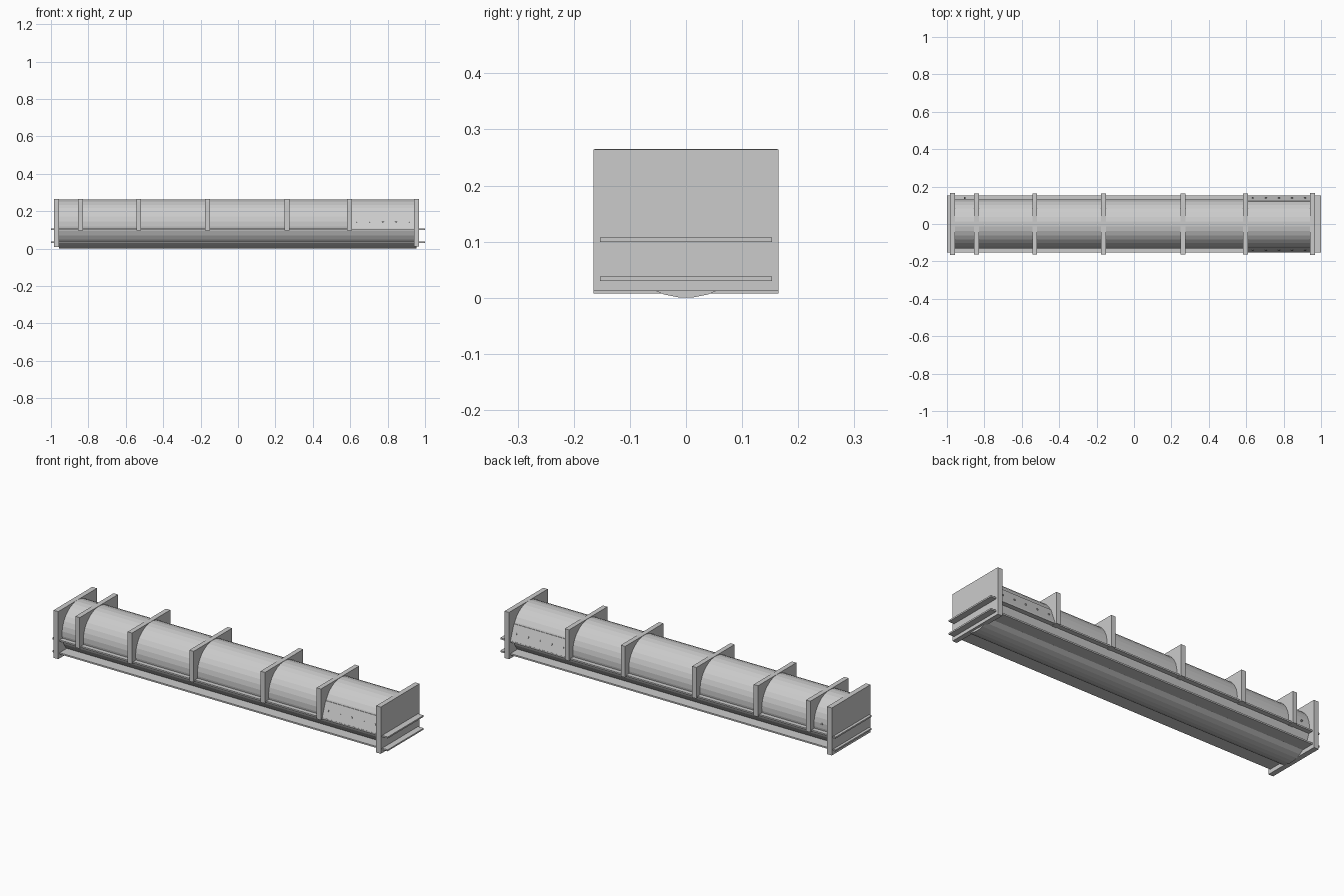
import bpy, bmesh, math
from mathutils import Matrix

if "Cube" in bpy.data.objects:
    bpy.data.objects.remove(bpy.data.objects["Cube"])

R, CZ = 0.132, 0.132      # drum radius and axis height
SEG = 32


def box(name, x0, x1, y0, y1, z0, z1):
    bm = bmesh.new()
    bmesh.ops.create_cube(bm, size=1)
    for v in bm.verts:
        v.co.x = x0 if v.co.x < 0 else x1
        v.co.y = y0 if v.co.y < 0 else y1
        v.co.z = z0 if v.co.z < 0 else z1
    return finish(bm, name)


def finish(bm, name):
    bmesh.ops.recalc_face_normals(bm, faces=bm.faces)
    me = bpy.data.meshes.new(name)
    bm.to_mesh(me)
    bm.free()
    ob = bpy.data.objects.new(name, me)
    bpy.context.collection.objects.link(ob)
    return ob


def extrude_profile(name, yz, x0, x1):
    bm = bmesh.new()
    face = bm.faces.new([bm.verts.new((x0, y, z)) for y, z in yz])
    ext = bmesh.ops.extrude_face_region(bm, geom=[face])
    for g in ext["geom"]:
        if isinstance(g, bmesh.types.BMVert):
            g.co.x = x1
    return finish(bm, name)


def rod(name, centre, radius, length, rotation):
    bm = bmesh.new()
    n = SEG if radius > 0.05 else 10
    bmesh.ops.create_cone(bm, cap_ends=True, segments=n, radius1=radius,
                          radius2=radius, depth=length,
                          matrix=Matrix.Translation(centre) @ rotation)
    return finish(bm, name)


# long drum
rod("drum", (-0.002, 0, CZ), R, 1.912,
    Matrix.Rotation(math.pi / 2, 4, 'Y') @ Matrix.Rotation(math.pi / SEG, 4, 'Z'))

# end plates
box("end_plate_left", -0.985, -0.957, -0.165, 0.165, 0.008, 0.264)
box("end_plate_right", 0.940, 0.967, -0.165, 0.165, 0.012, 0.264)

# saddle ribs with an arched underside
a0 = math.asin((0.097 - CZ) / R)
arch = [(R * math.cos(a), CZ + R * math.sin(a))
        for a in [a0 + (math.pi - 2 * a0) * i / 24 for i in range(25)]]
rib = [(-0.163, 0.097), (-0.163, 0.265), (0.163, 0.265), (0.163, 0.097)] + arch
for i, x in enumerate((-0.843, -0.531, -0.163, 0.262, 0.596)):
    extrude_profile(f"saddle_rib_{i + 1}", rib, x - 0.013, x + 0.013)

# two flat frames running around the drum
for level, z, inner in (("lower", 0.030, 0.080), ("upper", 0.099, 0.120)):
    for s, side in ((-1, "front"), (1, "back")):
        ys = sorted((s * inner, s * 0.153))
        box(f"{level}_rail_{side}", -1.0, 1.0, *ys, z, z + 0.008)
    for s, side in ((-1, "left"), (1, "right")):
        xs = sorted((s * 0.95, s * 1.0))
        box(f"{level}_crossbar_{side}", *xs, -inner, inner, z, z + 0.008)

# sloping access panels with bolts
tilt = math.atan2(0.085, 0.031)


def bolt(name, x, s):
    rot = Matrix.Rotation(-s * tilt, 4, 'X')
    rod(name, (x, s * 0.138, 0.145), 0.005, 0.008, rot)


for s, side in ((-1, "front"), (1, "back")):
    panel = [(s * 0.105, 0.185), (s * 0.123, 0.187), (s * 0.153, 0.105), (s * 0.120, 0.105)]
    extrude_profile(f"access_panel_{side}", panel, 0.607, 0.942)
    for i in range(5):
        bolt(f"panel_bolt_{side}_{i + 1}", 0.635 + 0.07 * i, s)

# lone bolt at the other end
bolt("end_bolt", -0.905, 1)
